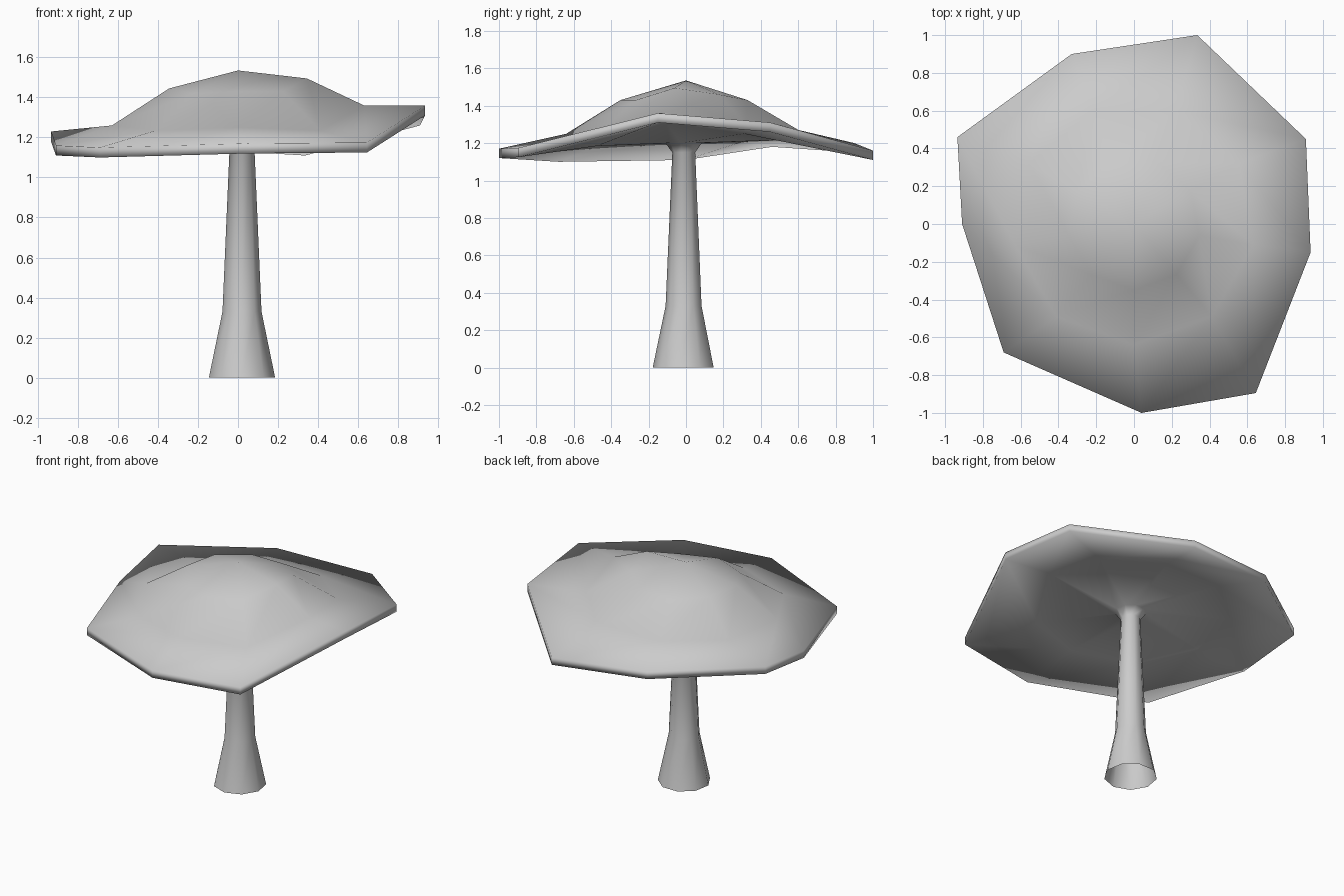
import bpy, bmesh
from math import radians, sin, cos

if "Cube" in bpy.data.objects:
    bpy.data.objects.remove(bpy.data.objects["Cube"])

N = 9
ANGLES = [radians(70 - 40 * i) for i in range(N)]


def circle(r, heights, cx=0.0, cy=0.0):
    """Nine-sided ring with one height, or a height per corner."""
    if not isinstance(heights, list):
        heights = [heights] * N
    return [(cx + r * cos(a), cy + r * sin(a), z) for a, z in zip(ANGLES, heights)]


def loft(name, rings, apex):
    """Skin successive rings and close the first one to a peak."""
    bm = bmesh.new()
    loops = [[bm.verts.new(p) for p in ring] for ring in rings]
    for a, b in zip(loops, loops[1:]):
        for i in range(N):
            j = (i + 1) % N
            bm.faces.new((a[i], a[j], b[j], b[i]))
    top = bm.verts.new(apex)
    for i in range(N):
        bm.faces.new((top, loops[0][(i + 1) % N], loops[0][i]))
    bmesh.ops.recalc_face_normals(bm, faces=bm.faces)
    me = bpy.data.meshes.new(name)
    bm.to_mesh(me)
    bm.free()
    me.polygons.foreach_set("use_smooth", [True] * len(me.polygons))
    ob = bpy.data.objects.new(name, me)
    bpy.context.collection.objects.link(ob)
    return ob


# Uneven lower rim of the cap
rim = [(0.335, 1.0, 1.11), (0.91, 0.45, 1.26), (0.935, -0.15, 1.31),
       (0.645, -0.895, 1.125), (0.04, -1.0, 1.12), (-0.69, -0.68, 1.10),
       (-0.91, 0.0, 1.11), (-0.935, 0.46, 1.18), (-0.33, 0.90, 1.15)]
rim_top = [(x, y, z + 0.05) for x, y, z in rim]

# Domed upper surface
shoulder = circle(0.35, [1.43, 1.46, 1.495, 1.43, 1.43, 1.42, 1.445, 1.44, 1.43])
skirt_z = [1.27, 1.30, 1.36, 1.235, 1.25, 1.235, 1.26, 1.26, 1.27]
skirt = circle(0.64, skirt_z)

# Hollow underside following the skirt, then flaring down into the stem
CX, CY = 0.02, -0.01
under = circle(0.62, [z - 0.05 for z in skirt_z])
flare = circle(0.10, 1.20, CX, CY)
stem = [circle(r, z, CX, CY) for r, z in ((0.063, 1.15), (0.099, 0.33), (0.168, 0.0))]

loft("mushroom", [shoulder, skirt, rim_top, rim, under, flare] + stem, (0, 0, 1.535))
